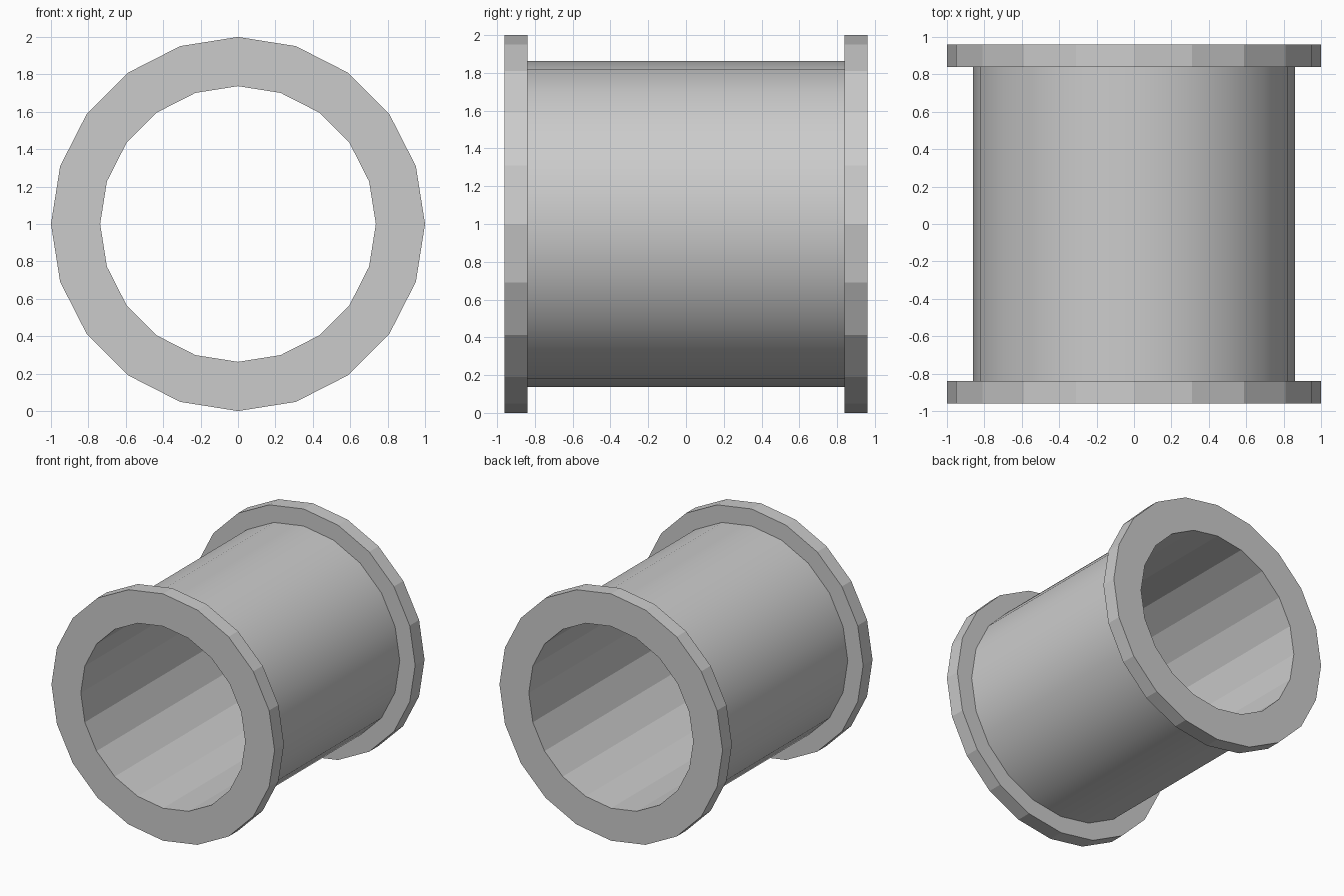
import bpy
import bmesh
from math import cos, sin, tau

if "Cube" in bpy.data.objects:
    bpy.data.objects.remove(bpy.data.objects["Cube"])

SIDES = 20
BORE, BODY, RIM = 0.737, 0.862, 1.0
END, SHOULDER = 0.96, 0.84

# Closed pipe wall profile as (radius, y): flange, body, flange, bore
profile = [(BORE, -END), (RIM, -END), (RIM, -SHOULDER), (BODY, -SHOULDER),
           (BODY, SHOULDER), (RIM, SHOULDER), (RIM, END), (BORE, END)]
BODY_SEGMENT = 3

bm = bmesh.new()
rings = [[bm.verts.new((r * cos(tau * i / SIDES), y, 1 + r * sin(tau * i / SIDES)))
          for i in range(SIDES)] for r, y in profile]

# Revolve around the y axis; only the outer body is smooth shaded
for k, ring in enumerate(rings):
    after = rings[(k + 1) % len(rings)]
    for i in range(SIDES):
        j = (i + 1) % SIDES
        face = bm.faces.new((ring[i], ring[j], after[j], after[i]))
        face.smooth = k == BODY_SEGMENT
bmesh.ops.recalc_face_normals(bm, faces=bm.faces)

# Keep the joints between body and flanges crisp
for edge in bm.edges:
    if not all(f.smooth for f in edge.link_faces):
        edge.smooth = False

mesh = bpy.data.meshes.new("flanged_pipe")
bm.to_mesh(mesh)
bm.free()
pipe = bpy.data.objects.new("flanged_pipe", mesh)
bpy.context.collection.objects.link(pipe)
